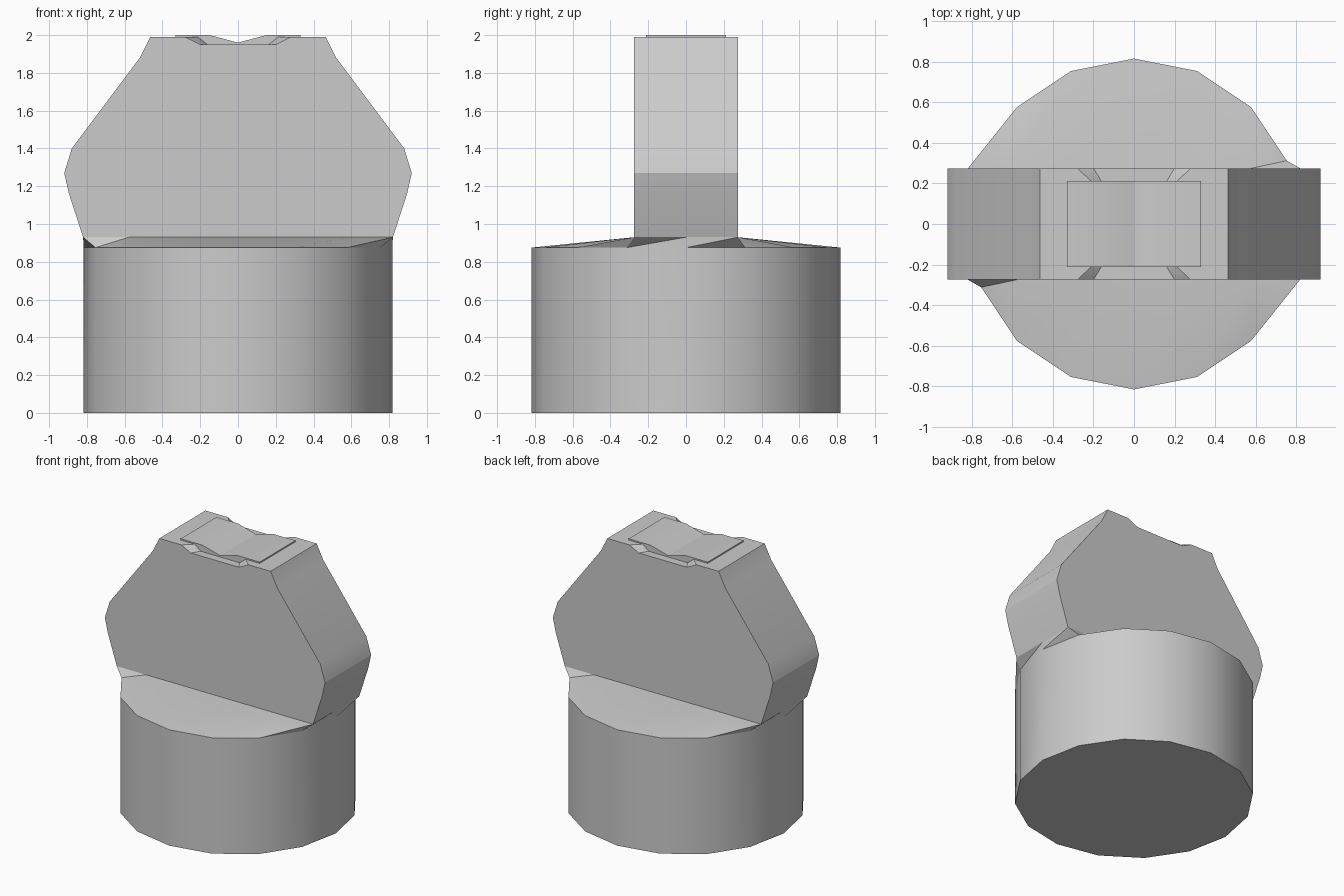
import bpy, bmesh, math

cube = bpy.data.objects.get("Cube")
if cube:
    bpy.data.objects.remove(cube)

grey = bpy.data.materials.new("plain_grey")
grey.diffuse_color = (0.6, 0.6, 0.6, 1)
grey.use_nodes = True
grey.node_tree.nodes["Principled BSDF"].inputs["Base Color"].default_value = (0.6, 0.6, 0.6, 1)


def finish(name, bm, smooth=True):
    bmesh.ops.recalc_face_normals(bm, faces=bm.faces[:])
    mesh = bpy.data.meshes.new(name)
    bm.to_mesh(mesh)
    bm.free()
    mesh.materials.append(grey)
    obj = bpy.data.objects.new(name, mesh)
    bpy.context.collection.objects.link(obj)
    bpy.ops.object.select_all(action='DESELECT')
    obj.select_set(True)
    bpy.context.view_layer.objects.active = obj
    if smooth:
        bpy.ops.object.shade_smooth_by_angle(angle=math.radians(28))
    return obj


def add_ring(bm, points):
    return [bm.verts.new(p) for p in points]


def loft(name, rings, smooth=True):
    """Bridge equal rings of points and cap both ends."""
    bm = bmesh.new()
    loops = [add_ring(bm, r) for r in rings]
    n = len(loops[0])
    for a, b in zip(loops, loops[1:]):
        for i in range(n):
            j = (i + 1) % n
            bm.faces.new((a[i], a[j], b[j], b[i]))
    bm.faces.new(loops[0])
    bm.faces.new(loops[-1])
    return finish(name, bm, smooth)


SIDES, RADIUS, HALF_WIDTH, HALF_DEPTH = 16, 0.817, 0.82, 0.275
SHOULDER, SLAB_BASE = 0.875, 0.93

# Round base with a triangulated shoulder leading up to the slab
circle = [(RADIUS * math.cos(math.tau * i / SIDES),
           RADIUS * math.sin(math.tau * i / SIDES)) for i in range(SIDES)]
back_edge = [(HALF_WIDTH, HALF_DEPTH)]
back_edge += [(circle[i][0], HALF_DEPTH) for i in range(2, 7)]
back_edge += [(-HALF_WIDTH, HALF_DEPTH)]
half_loop = [(HALF_WIDTH, 0)] + back_edge
rectangle = half_loop + [(-x, -y) for x, y in half_loop]

bm = bmesh.new()
bottom = add_ring(bm, [(x, y, 0) for x, y in circle])
rim = add_ring(bm, [(x, y, SHOULDER) for x, y in circle])
top = add_ring(bm, [(x, y, SLAB_BASE) for x, y in rectangle])
for i in range(SIDES):
    j = (i + 1) % SIDES
    bm.faces.new((bottom[i], bottom[j], rim[j], rim[i]))
    bm.faces.new((rim[i], rim[j], top[j]))
    bm.faces.new((rim[i], top[j], top[i]))
bm.faces.new(bottom)
bm.faces.new(top)
finish("round_base", bm)


# Upright slab, with a notch in the top that narrows inwards
def slab_section(y, notch_top, notch_floor):
    right = [(HALF_WIDTH, SLAB_BASE), (0.895, 1.16), (0.92, 1.27), (0.88, 1.40),
             (0.52, 1.88), (0.465, 1.99), (notch_top, 1.99), (notch_floor, 1.95)]
    outline = right + [(-x, z) for x, z in reversed(right)]
    return [(x, y, z) for x, z in outline]


loft("upright_slab", [slab_section(-HALF_DEPTH, 0.28, 0.20),
                      slab_section(-0.21, 0.21, 0.16),
                      slab_section(0.21, 0.21, 0.16),
                      slab_section(HALF_DEPTH, 0.28, 0.20)])

# Folded top plate, dipping to a shallow V in the middle
plate = [(-0.33, 1.94), (0.33, 1.94), (0.33, 2.0), (0.15, 2.0),
         (0, 1.96), (-0.15, 2.0), (-0.33, 2.0)]
loft("top_plate", [[(x, y, z) for x, z in plate] for y in (-0.213, 0.213)])
